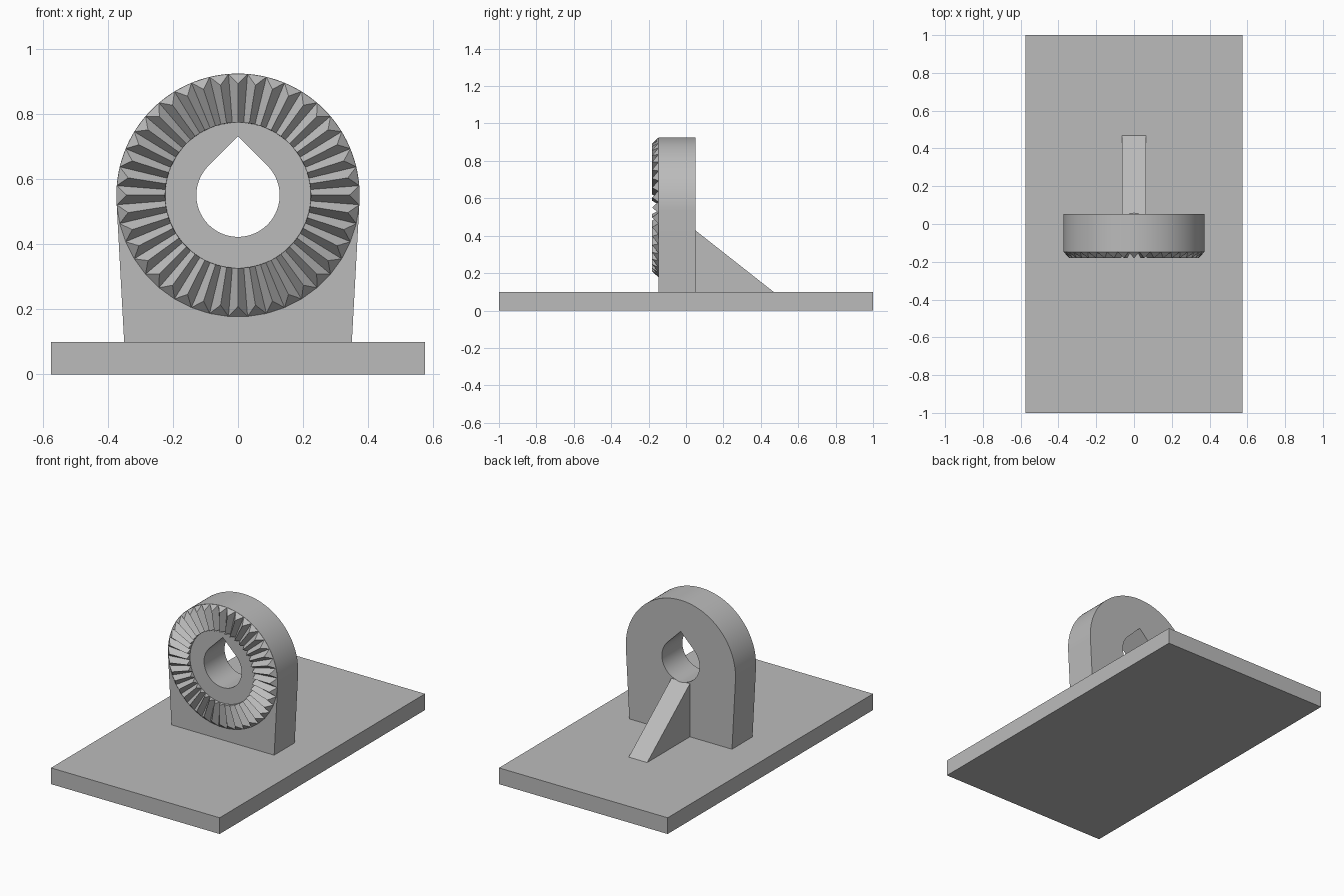
import bpy, bmesh
from math import sin, cos, radians, pi

cube = bpy.data.objects.get("Cube")
if cube:
    bpy.data.objects.remove(cube)

# Shared dimensions
BASE_TOP = 0.1
CENTER_Z = 0.551
RADIUS = 0.374
HOLE_R = 0.128
FRONT, BACK = -0.148, 0.052
TEETH = 40

grey = bpy.data.materials.new("light grey")
grey.use_nodes = True
colour = (0.5, 0.5, 0.5, 1)
grey.diffuse_color = colour
grey.node_tree.nodes["Principled BSDF"].inputs["Base Color"].default_value = colour


def finish(name, bm):
    bmesh.ops.recalc_face_normals(bm, faces=bm.faces)
    mesh = bpy.data.meshes.new(name)
    bm.to_mesh(mesh)
    bm.free()
    mesh.materials.append(grey)
    obj = bpy.data.objects.new(name, mesh)
    bpy.context.collection.objects.link(obj)
    return obj


def extrude(name, points, direction):
    """Solid made by sweeping a flat outline along a vector."""
    bm = bmesh.new()
    face = bm.faces.new([bm.verts.new(p) for p in points])
    swept = bmesh.ops.extrude_face_region(bm, geom=[face])["geom"]
    bmesh.ops.translate(bm, vec=direction,
                        verts=[v for v in swept if isinstance(v, bmesh.types.BMVert)])
    return finish(name, bm)


def arc(radius, start, end, steps, y):
    angles = [radians(start + (end - start) * i / steps) for i in range(steps + 1)]
    return [(radius * cos(a), y, CENTER_Z + radius * sin(a)) for a in angles]


def smooth(obj):
    bpy.ops.object.select_all(action="DESELECT")
    obj.select_set(True)
    bpy.context.view_layer.objects.active = obj
    bpy.ops.object.shade_smooth_by_angle(angle=radians(30))


def cut(obj, cutter):
    mod = obj.modifiers.new("bore", "BOOLEAN")
    mod.object = cutter
    mod.solver = "EXACT"
    bpy.context.view_layer.objects.active = obj
    bpy.ops.object.modifier_apply(modifier=mod.name)


# Base plate
extrude("base_plate", [(-0.575, -1, 0), (0.575, -1, 0), (0.575, 1, 0), (-0.575, 1, 0)],
        (0, 0, BASE_TOP))

# Upright: round head with sides tapering to the plate
outline = arc(RADIUS, -3, 183, 96, FRONT)
outline += [(-0.35, FRONT, BASE_TOP), (0.35, FRONT, BASE_TOP)]
upright = extrude("upright", outline, (0, BACK - FRONT, 0))

# Triangular rib behind the upright
rib = extrude("support_rib",
              [(-0.063, BACK, BASE_TOP), (-0.063, 0.468, BASE_TOP), (-0.063, BACK, 0.427)],
              (0.126, 0, 0))

# Teardrop bore through the upright and the tip of the rib
teardrop = arc(HOLE_R, 135, 405, 72, -0.5) + [(0, -0.5, CENTER_Z + HOLE_R * 2 ** 0.5)]
bore = extrude("bore_cutter", teardrop, (0, 1, 0))
for part in (upright, rib):
    cut(part, bore)
bpy.data.objects.remove(bore)
smooth(upright)

# Ring of radial teeth with chamfered outer ends
bm = bmesh.new()
half = pi / TEETH


def ring_vert(radius, angle, y):
    return bm.verts.new((radius * cos(angle), y, CENTER_Z + radius * sin(angle)))


for i in range(TEETH):
    a = i * 2 * half
    in_a, in_b = [ring_vert(0.224, a + s * half, FRONT) for s in (-1, 1)]
    out_a, out_b = [ring_vert(RADIUS, a + s * half, FRONT) for s in (-1, 1)]
    in_tip, out_tip = [ring_vert(r, a, -0.181) for r in (0.224, 0.342)]
    for loop in ((in_a, out_a, out_tip, in_tip), (in_b, in_tip, out_tip, out_b),
                 (out_a, out_b, out_tip), (in_a, in_tip, in_b),
                 (in_a, in_b, out_b, out_a)):
        bm.faces.new(loop)
finish("tooth_ring", bm)
